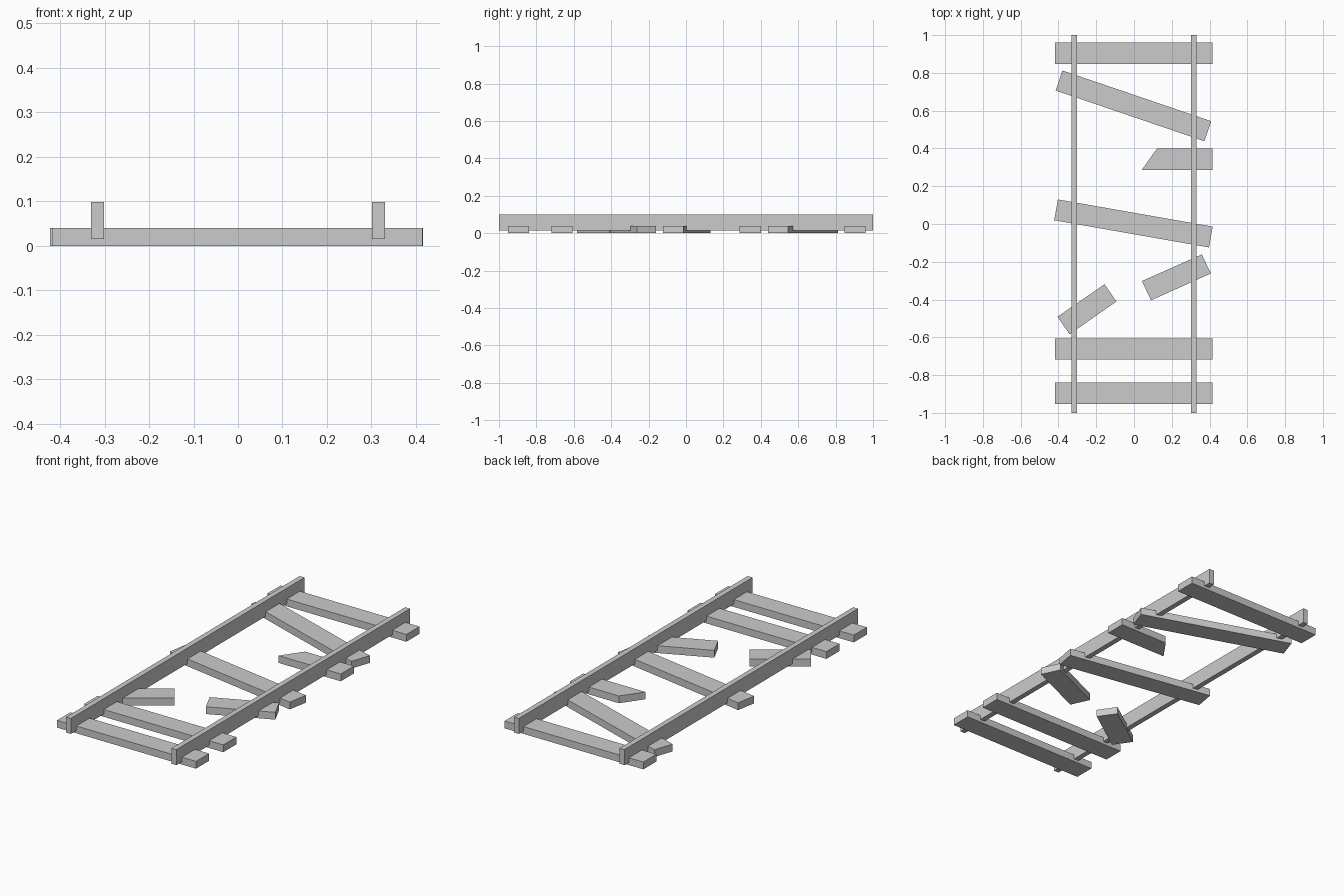
import bpy, bmesh
from math import cos, sin, radians

if "Cube" in bpy.data.objects:
    bpy.data.objects.remove(bpy.data.objects["Cube"])


def prism(name, outline, z0, z1):
    """Extrude a counter-clockwise plan outline from z0 to z1."""
    bm = bmesh.new()
    face = bm.faces.new([bm.verts.new((x, y, z0)) for x, y in outline])
    ext = bmesh.ops.extrude_face_region(bm, geom=[face])
    verts = [g for g in ext["geom"] if isinstance(g, bmesh.types.BMVert)]
    bmesh.ops.translate(bm, verts=verts, vec=(0, 0, z1 - z0))
    bmesh.ops.recalc_face_normals(bm, faces=bm.faces)
    mesh = bpy.data.meshes.new(name)
    bm.to_mesh(mesh)
    bm.free()
    obj = bpy.data.objects.new(name, mesh)
    bpy.context.collection.objects.link(obj)
    return obj


def rect(cx, cy, length, width, angle=0):
    c, s = cos(radians(angle)), sin(radians(angle))
    a, b = length / 2, width / 2
    return [(cx + u * c - v * s, cy + u * s + v * c)
            for u, v in ((-a, -b), (a, -b), (a, b), (-a, b))]


TIE_H, TIE_W, TIE_L = 0.0395, 0.112, 0.832

# Two long rails, sunk slightly into the sleepers
for side, x in (("left", -0.316), ("right", 0.316)):
    prism(f"rail_{side}", rect(x, 0, 0.029, 2.0), 0.015, 0.0985)

# Full sleepers, two of them knocked askew: (centre x, centre y, angle)
for i, (x, y, ang) in enumerate(((-0.001, 0.904, 0), (-0.003, 0.6255, -18.8),
                                 (-0.003, 0.003, -9.95), (-0.001, -0.662, 0),
                                 (-0.001, -0.896, 0))):
    prism(f"sleeper_{i + 1}", rect(x, y, TIE_L, TIE_W, ang), 0, TIE_H)

# Broken sleepers with slanted or skewed ends
broken = {
    "broken_sleeper_straight": [(0.042, 0.287), (0.415, 0.287), (0.415, 0.4), (0.122, 0.4)],
    "broken_sleeper_right": [(0.09, -0.404), (0.407, -0.262), (0.359, -0.161), (0.042, -0.302)],
    "broken_sleeper_left": [(-0.341, -0.584), (-0.093, -0.41), (-0.156, -0.319), (-0.405, -0.491)],
}
for name, outline in broken.items():
    prism(name, outline, 0, TIE_H)
